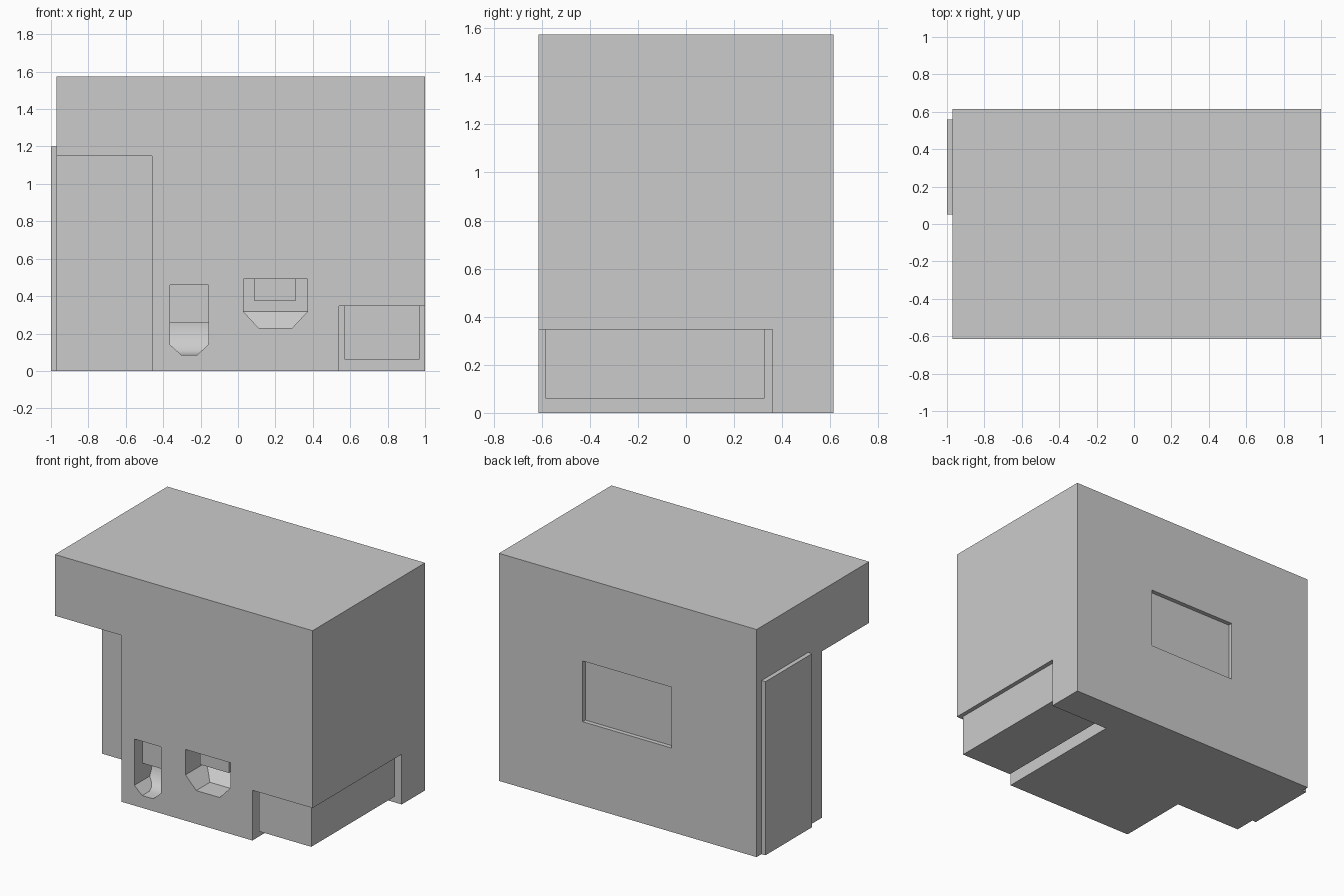
import bpy, bmesh, math

if "Cube" in bpy.data.objects:
    bpy.data.objects.remove(bpy.data.objects["Cube"])

FRONT, BACK = -0.614, 0.614


def loft(name, slices):
    """Stack of rectangles (z, x0, x1, y0, y1) joined into a closed solid."""
    bm = bmesh.new()
    rings = [[bm.verts.new((x, y, z)) for x, y in
              ((x0, y0), (x1, y0), (x1, y1), (x0, y1))]
             for z, x0, x1, y0, y1 in slices]
    bm.faces.new(rings[0][::-1])
    bm.faces.new(rings[-1])
    for a, b in zip(rings, rings[1:]):
        for i in range(4):
            j = (i + 1) % 4
            bm.faces.new((a[i], a[j], b[j], b[i]))
    bmesh.ops.recalc_face_normals(bm, faces=bm.faces)
    me = bpy.data.meshes.new(name)
    bm.to_mesh(me)
    bm.free()
    ob = bpy.data.objects.new(name, me)
    bpy.context.collection.objects.link(ob)
    return ob


def box(name, x0, x1, y0, y1, z0, z1):
    return loft(name, [(z0, x0, x1, y0, y1), (z1, x0, x1, y0, y1)])


def cut(target, cutter):
    cutter.hide_render = True
    m = target.modifiers.new("cut", 'BOOLEAN')
    m.operation, m.solver, m.object = 'DIFFERENCE', 'EXACT', cutter
    bpy.context.view_layer.objects.active = target
    bpy.ops.object.modifier_apply(modifier=m.name)
    bpy.data.objects.remove(cutter)


def tray(name, cx, levels):
    """Front pocket cutter; levels are (z, half width, depth)."""
    return loft(name, [(z, cx - w, cx + w, FRONT - 0.1, FRONT + d)
                       for z, w, d in levels])


# main cabinet
body = box("cabinet", -0.97, 1.0, FRONT, BACK, 0, 1.573)

# tall corner notch, low corner notch and back panel recess
cut(body, box("corner_notch", -1.2, -0.46, -0.9, -0.10, -0.2, 1.15))
cut(body, box("base_notch", 0.54, 1.2, -0.9, 0.36, -0.2, 0.347))
cut(body, box("back_recess", -0.32, 0.36, BACK - 0.03, 0.9, 0.58, 1.0))

# narrow tray with a curved back
levels = []
N = 16
for i in range(N + 1):
    t = i / N
    z = 0.085 + 0.175 * t
    w = 0.042 + 0.06 * min(1, (z - 0.085) / 0.055)
    d = 0.08 + 0.12 * math.sqrt(max(0, 1 - (1 - t) ** 2))
    levels.append((z, w, d))
levels.append((0.46, 0.102, 0.20))
cut(body, tray("narrow_tray", -0.261, levels))

# wide tray with a sloped back
cut(body, tray("wide_tray", 0.2, [(0.23, 0.09, 0.15), (0.317, 0.171, 0.23),
                                  (0.492, 0.171, 0.23)]))

# blocks hanging inside the trays
box("narrow_tray_flap", -0.363, -0.159, FRONT + 0.087, FRONT + 0.2, 0.26, 0.46)
box("wide_tray_spout", 0.087, 0.307, FRONT + 0.076, FRONT + 0.23, 0.375, 0.492)

# inset block under the low notch and side door
box("base_block", 0.57, 0.97, -0.585, 0.327, 0.06, 0.347)
box("side_door", -1.0, -0.97, 0.05, 0.56, 0, 1.2)

bpy.ops.object.select_all(action='DESELECT')
body.select_set(True)
bpy.context.view_layer.objects.active = body
bpy.ops.object.shade_smooth_by_angle(angle=math.radians(25))
